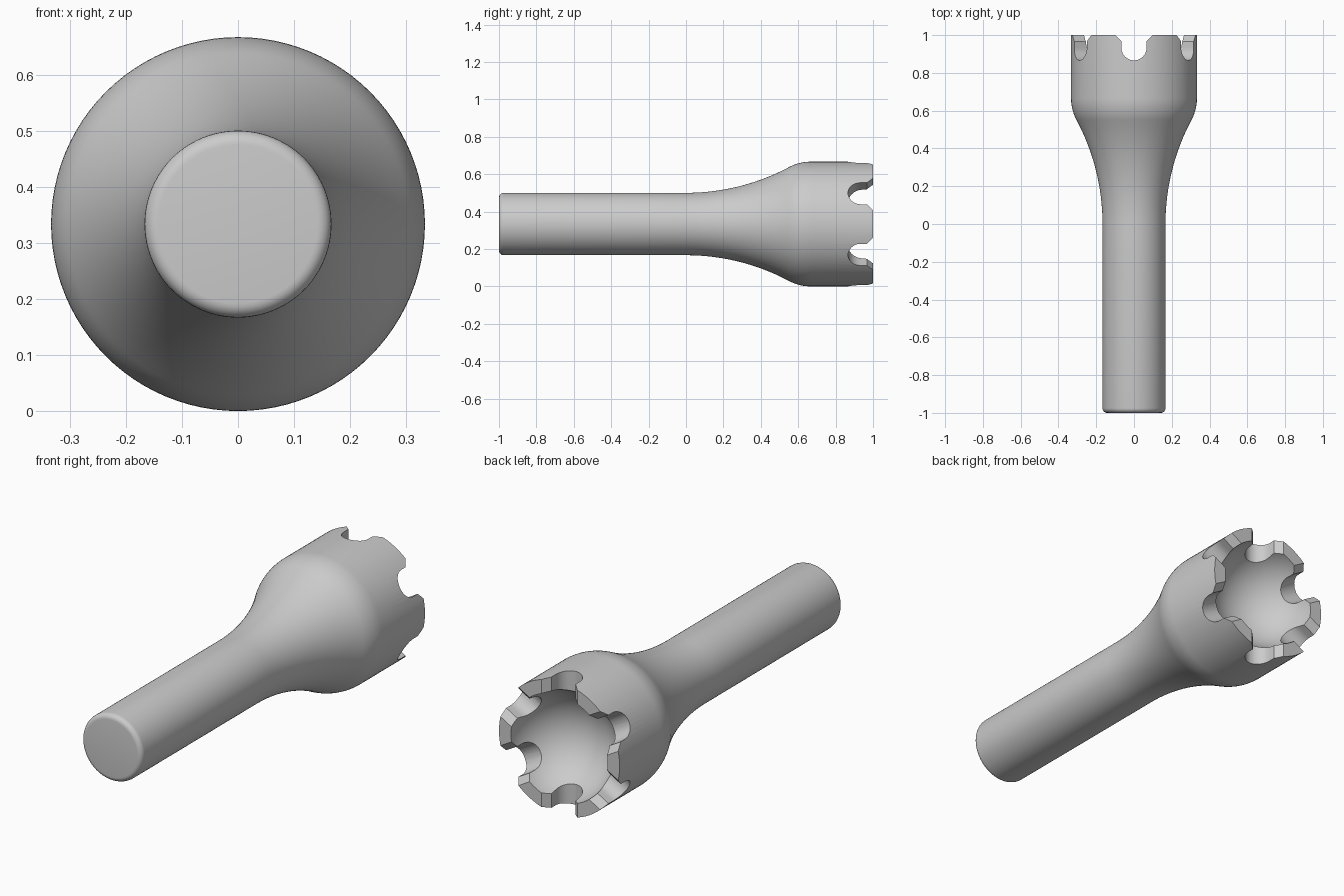
import bpy, bmesh
from math import pi, sin, cos, asin, radians
from mathutils import Matrix, Vector

cube = bpy.data.objects.get("Cube")
if cube:
    bpy.data.objects.remove(cube)

SEG = 96                       # sides of the turned body
HANDLE_R, HEAD_R, BOWL_R = 1 / 6, 1 / 3, 0.267
AXIS_Z = HEAD_R                # height of the long axis

gray = bpy.data.materials.new("plain_gray")
gray.use_nodes = True
gray.diffuse_color = (0.6, 0.6, 0.6, 1)
gray.node_tree.nodes["Principled BSDF"].inputs["Base Color"].default_value = (0.6, 0.6, 0.6, 1)


def make_object(name, bm):
    bmesh.ops.recalc_face_normals(bm, faces=bm.faces)
    mesh = bpy.data.meshes.new(name)
    bm.to_mesh(mesh)
    bm.free()
    mesh.materials.append(gray)
    obj = bpy.data.objects.new(name, mesh)
    bpy.context.collection.objects.link(obj)
    return obj


def arc(cy, cr, radius, start, end, steps):
    """Points (y, r) on an arc, angles in degrees from the +y direction."""
    angles = [radians(start + (end - start) * i / steps) for i in range(steps + 1)]
    return [(cy + radius * cos(a), cr + radius * sin(a)) for a in angles]


# Turned profile: rounded butt, straight handle, flared neck, head, bowl
FILLET, FLARE, SHOULDER = 0.025, 1.17, 0.247
turn = asin((2 / 3) / (FLARE + SHOULDER)) * 180 / pi
profile = [(-1, 0)]
profile += arc(-1 + FILLET, HANDLE_R - FILLET, FILLET, 180, 90, 6)
profile += arc(0, HANDLE_R + FLARE, FLARE, -90, -90 + turn, 20)
profile += arc(2 / 3, HEAD_R - SHOULDER, SHOULDER, 90 + turn, 90, 10)[1:]
profile += [(1, HEAD_R)]
profile += arc(1, 0, BOWL_R, 90, 180, 24)

bm = bmesh.new()
verts = [bm.verts.new((0, y, r)) for y, r in profile]
edges = [bm.edges.new(pair) for pair in zip(verts, verts[1:])]
bmesh.ops.spin(bm, geom=verts + edges, cent=(0, 0, 0), axis=(0, 1, 0),
               angle=2 * pi, steps=SEG)
bmesh.ops.remove_doubles(bm, verts=bm.verts, dist=0.0002)
body = make_object("holder_body", bm)

# Six round-bottomed notches with chamfered mouths, around the rim
half = 0.0667
outline = [(half + 0.08, 1.05), (half + 0.033, 1.0), (half, 0.967)]
outline += [(half * cos(a), 0.933 - half * sin(a)) for a in (pi * i / 20 for i in range(21))]
outline += [(-x, y) for x, y in reversed(outline[:3])]
outline[0], outline[-1] = (half + 0.033, 1.05), (-half - 0.033, 1.05)

bm = bmesh.new()
for k in range(6):
    face = bm.faces.new([bm.verts.new((x, y, 0.19)) for x, y in outline])
    grown = bmesh.ops.extrude_face_region(bm, geom=[face])["geom"]
    top = [g for g in grown if isinstance(g, bmesh.types.BMVert)]
    bmesh.ops.translate(bm, verts=top, vec=Vector((0, 0, 0.25)))
    bmesh.ops.rotate(bm, verts=list(set(top) | set(face.verts)), cent=(0, 0, 0),
                     matrix=Matrix.Rotation(k * pi / 3, 3, "Y"))
cutter = make_object("notch_cutter", bm)
cutter.hide_render = True

cut = body.modifiers.new("rim_notches", "BOOLEAN")
cut.operation = "DIFFERENCE"
cut.solver = "EXACT"
cut.object = cutter
bpy.ops.object.select_all(action="DESELECT")
body.select_set(True)
bpy.context.view_layer.objects.active = body
bpy.ops.object.modifier_apply(modifier=cut.name)
bpy.data.objects.remove(cutter)

# Lay the axis at its height and smooth the turned surfaces
body.location.z = AXIS_Z
bpy.ops.object.shade_smooth_by_angle(angle=radians(30))
